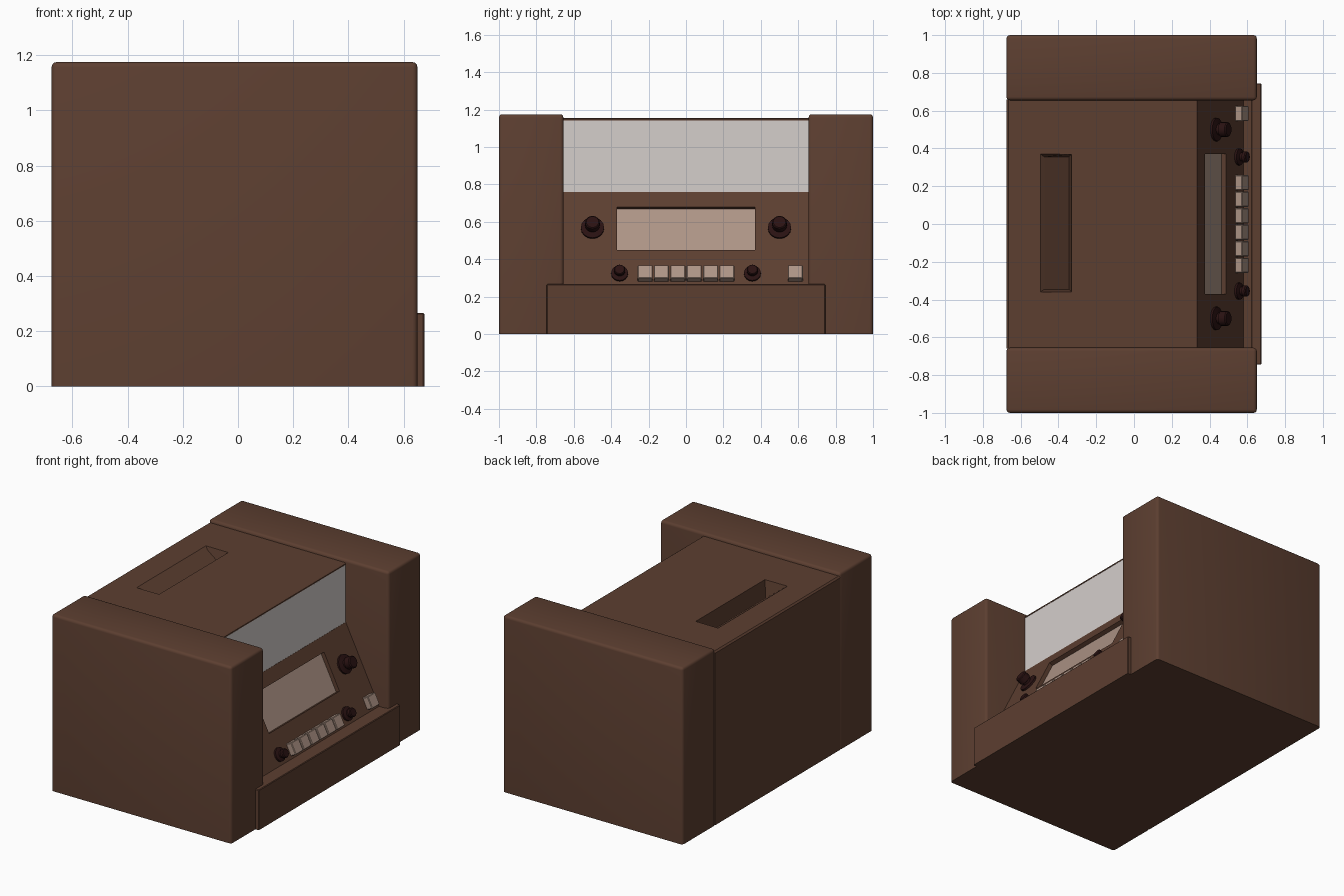
import bpy, bmesh, math
from mathutils import Vector, Matrix

if "Cube" in bpy.data.objects:
    bpy.data.objects.remove(bpy.data.objects["Cube"])


def material(name, rgb):
    m = bpy.data.materials.new(name)
    m.diffuse_color = (*rgb, 1)
    m.use_nodes = True
    m.node_tree.nodes["Principled BSDF"].inputs["Base Color"].default_value = m.diffuse_color
    return m


WOOD = material("brown", (0.108, 0.049, 0.030))
GREY = material("light_grey", (0.66, 0.62, 0.60))
TAN = material("tan", (0.42, 0.295, 0.235))
DARK = material("dark_knob", (0.023, 0.006, 0.006))


def finish(name, bm, mat, smooth=False):
    bmesh.ops.recalc_face_normals(bm, faces=bm.faces)
    me = bpy.data.meshes.new(name)
    bm.to_mesh(me)
    bm.free()
    ob = bpy.data.objects.new(name, me)
    bpy.context.collection.objects.link(ob)
    me.materials.append(mat)
    if smooth:
        bpy.ops.object.select_all(action='DESELECT')
        ob.select_set(True)
        bpy.context.view_layer.objects.active = ob
        bpy.ops.object.shade_smooth_by_angle(angle=math.radians(35))
    return ob


def box(name, lo, hi, mat, bevel=0, segments=3, matrix=None, keep_bottom=True):
    bm = bmesh.new()
    lo, hi = Vector(lo), Vector(hi)
    bmesh.ops.create_cube(bm, size=1)
    for v in bm.verts:
        v.co = Vector([(a + b) / 2 + c * (b - a) for a, b, c in zip(lo, hi, v.co)])
    if bevel:
        edges = [e for e in bm.edges if not keep_bottom or max(v.co.z for v in e.verts) > lo.z + 0.001]
        bmesh.ops.bevel(bm, geom=edges, offset=bevel, segments=segments, profile=0.5, affect='EDGES')
    if matrix:
        bm.transform(matrix)
    return finish(name, bm, mat, bool(bevel))


def prism(name, profile, y0, y1, mat):
    """Extrude an (x, z) outline along y."""
    bm = bmesh.new()
    f = bm.faces.new([bm.verts.new((x, y0, z)) for x, z in profile])
    ext = bmesh.ops.extrude_face_region(bm, geom=[f])["geom"]
    for v in ext:
        if isinstance(v, bmesh.types.BMVert):
            v.co.y = y1
    return finish(name, bm, mat)


# Control panel frame: local x along y, local y up the slope, local z outward
TOP, LOW = Vector((0.335, 0, 0.76)), Vector((0.58, 0, 0.265))
UP = (TOP - LOW).normalized()
OUT = Vector((0, 1, 0)).cross(UP).normalized()


def panel(y, z):
    p = LOW.lerp(TOP, (z - LOW.z) / (TOP.z - LOW.z))
    m = Matrix((Vector((0, 1, 0)), UP, OUT)).transposed().to_4x4()
    return Matrix.Translation((p.x, y, z)) @ m


# Side cabinets
for label, s in (("left", -1), ("right", 1)):
    a, b = sorted((s * 0.655, s * 1.0))
    box(label + "_cabinet", (-0.675, a, 0), (0.65, b, 1.175), WOOD, 0.018)

# Centre body with the sloping control panel
body = prism("centre_body", [(-0.675, 0), (0.65, 0), (0.65, 0.265), (0.58, 0.265),
                             (0.335, 0.76), (0.33, 0.76), (0.33, 1.14), (0.335, 1.142),
                             (0.335, 1.15), (0.327, 1.155), (-0.665, 1.155), (-0.675, 1.145)],
             -0.66, 0.66, WOOD)

# Cutters: wedge-shaped hand grip and display recess
grip = prism("grip_cutter", [(-0.505, 1.165), (-0.495, 1.155), (-0.475, 1.14), (-0.345, 1.04),
                             (-0.33, 1.155), (-0.329, 1.165)], -0.36, 0.37, WOOD)
for v in grip.data.vertices:
    if v.co.z < 1.15:
        v.co.y *= 0.96
recess = box("display_cutter", (-0.37, -0.128, -0.03), (0.37, 0.128, 0.05), WOOD,
             matrix=panel(0, 0.565))
for cutter in (grip, recess):
    cutter.hide_render = True
    cutter.hide_viewport = True
    mod = body.modifiers.new("cut", 'BOOLEAN')
    mod.operation = 'DIFFERENCE'
    mod.solver = 'EXACT'
    mod.object = cutter
# Apply the cuts and drop the cutters
dg = bpy.context.evaluated_depsgraph_get()
cut_mesh = bpy.data.meshes.new_from_object(body.evaluated_get(dg))
body.modifiers.clear()
body.data = cut_mesh
for cutter in (grip, recess):
    bpy.data.objects.remove(cutter)

# Display plate, upper window and front plinth
box("display", (-0.37, -0.128, -0.031), (0.37, 0.128, -0.027), TAN, matrix=panel(0, 0.565))
box("upper_window", (0.327, -0.655, 0.76), (0.334, 0.655, 1.141), GREY)
box("front_plinth", (0.62, -0.745, 0), (0.675, 0.745, 0.267), WOOD, 0.004, 1)


# Knobs: flange, neck and grip turned on the panel normal
def knob(name, y, z, flange, grip_r, height):
    bm = bmesh.new()
    sides = 16
    rings = [(flange, -0.005), (flange, 0.012), (grip_r * 0.75, 0.018), (grip_r * 0.75, 0.03),
             (grip_r, 0.034), (grip_r, height - 0.006), (grip_r * 0.85, height)]
    loops = [[bm.verts.new((r * math.cos(math.tau * i / sides), r * math.sin(math.tau * i / sides), h))
              for i in range(sides)] for r, h in rings]
    for lo, hi in zip(loops, loops[1:]):
        for i in range(sides):
            j = (i + 1) % sides
            bm.faces.new((lo[i], lo[j], hi[j], hi[i]))
    bm.faces.new(loops[0][::-1])
    bm.faces.new(loops[-1])
    bm.transform(panel(y, z))
    finish(name, bm, DARK, True)


for label, s in (("left", -1), ("right", 1)):
    knob(label + "_large_knob", s * 0.5, 0.565, 0.062, 0.039, 0.078)
    knob(label + "_small_knob", s * 0.355, 0.322, 0.045, 0.03, 0.056)

# Push buttons: a row of six and a separate one
for i, y in enumerate([(k - 2.5) * 0.0875 for k in range(6)] + [0.585]):
    box(f"button_{i + 1}", (-0.04, -0.04, -0.005), (0.04, 0.04, 0.04), TAN, 0.004, 1,
        matrix=panel(y, 0.316))
